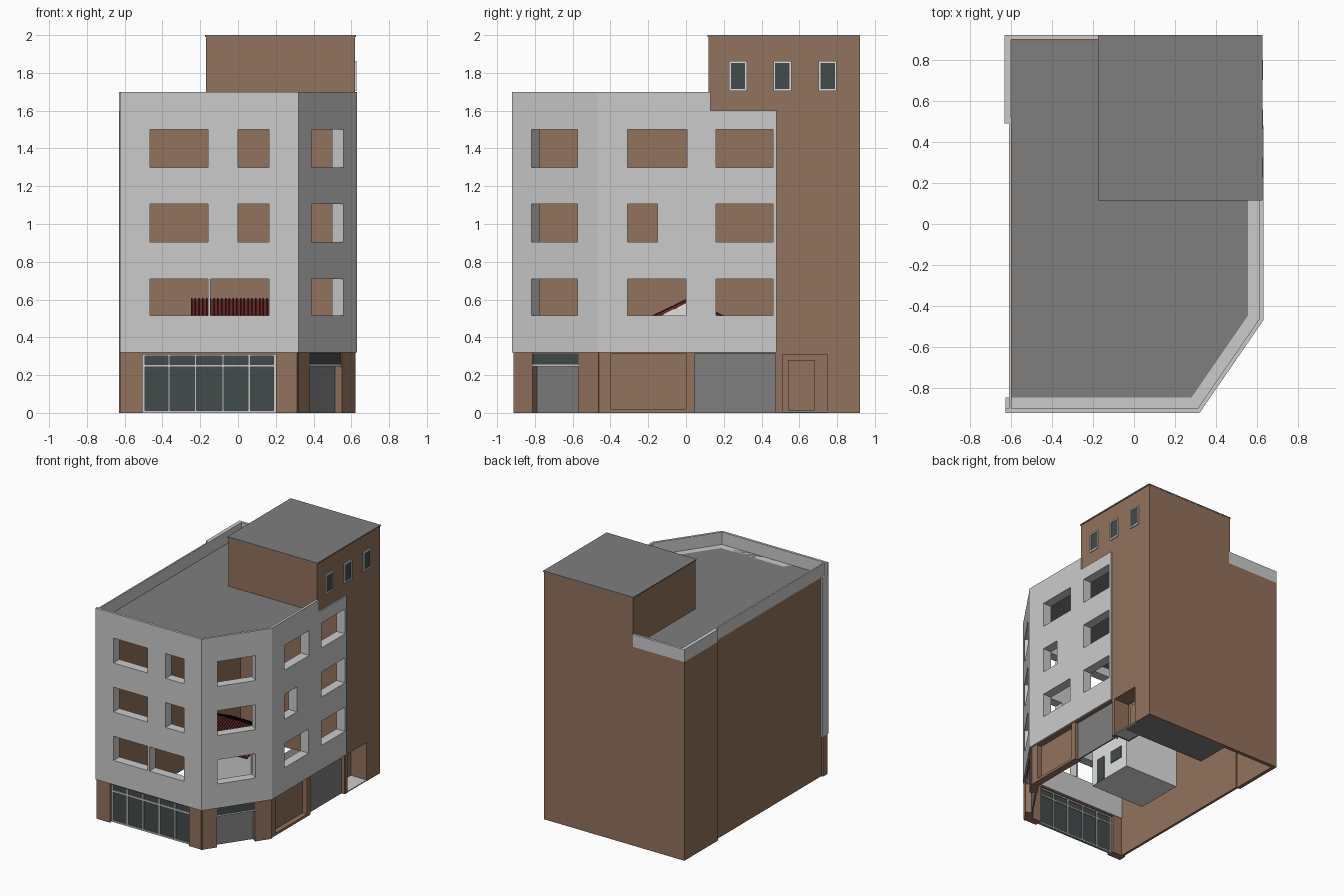
import bpy, bmesh, math
from mathutils import Vector

if "Cube" in bpy.data.objects:
    bpy.data.objects.remove(bpy.data.objects["Cube"])


def material(name, *rgb):
    m = bpy.data.materials.new(name)
    m.diffuse_color = (*rgb, 1)
    m.use_nodes = True
    m.node_tree.nodes["Principled BSDF"].inputs["Base Color"].default_value = m.diffuse_color
    return m


BROWN = material("brown render", 0.29, 0.168, 0.11)
LIGHT = material("light grey facade", 0.60, 0.60, 0.60)
GREY = material("mid grey", 0.21, 0.21, 0.21)
GLASS = material("dark glass", 0.055, 0.07, 0.07)
WHITE = material("white paint", 0.75, 0.75, 0.75)
RED = material("red tile", 0.16, 0.022, 0.022)
DARKRED = material("dark red tile", 0.04, 0.008, 0.008)


def finish(name, bm, mat):
    bmesh.ops.recalc_face_normals(bm, faces=bm.faces)
    me = bpy.data.meshes.new(name)
    bm.to_mesh(me)
    bm.free()
    me.materials.append(mat)
    ob = bpy.data.objects.new(name, me)
    bpy.context.collection.objects.link(ob)
    return ob


class Side:
    """Wall plane: u runs along it, d goes inward, z up."""
    def __init__(self, a, b):
        self.a, span = Vector(a), Vector(b) - Vector(a)
        self.len = span.length
        self.u = span.normalized()
        self.n = Vector((-self.u.y, self.u.x))

    def at(self, u, d, z):
        p = self.a + self.u * u + self.n * d
        return Vector((p.x, p.y, z))


def boxes(name, side, items, mat):
    """Each item: u0, u1, z0, z1, d0, d1."""
    bm = bmesh.new()
    for u0, u1, z0, z1, d0, d1 in items:
        q = [bm.verts.new(side.at(u, d0, z)) for u, z in ((u0, z0), (u1, z0), (u1, z1), (u0, z1))]
        f = bm.faces.new(q)
        r = bmesh.ops.extrude_face_region(bm, geom=[f])
        off = side.at(0, d1 - d0, 0) - side.at(0, 0, 0)
        bmesh.ops.translate(bm, vec=off, verts=[v for v in r["geom"] if isinstance(v, bmesh.types.BMVert)])
    return finish(name, bm, mat)


def wall(name, side, u0, u1, z0, z1, d0, d1, holes, mat):
    """Wall slab with rectangular openings (u0, u1, z0, z1)."""
    us = sorted({u0, u1, *[h[0] for h in holes], *[h[1] for h in holes]})
    zs = sorted({z0, z1, *[h[2] for h in holes], *[h[3] for h in holes]})
    bm = bmesh.new()
    grid = {(u, z): bm.verts.new(side.at(u, d0, z)) for u in us for z in zs}
    for a, b in zip(us, us[1:]):
        for c, d in zip(zs, zs[1:]):
            mu, mz = (a + b) / 2, (c + d) / 2
            if not any(h[0] < mu < h[1] and h[2] < mz < h[3] for h in holes):
                bm.faces.new([grid[k] for k in ((a, c), (b, c), (b, d), (a, d))])
    bmesh.ops.delete(bm, geom=[v for v in bm.verts if not v.link_faces], context="VERTS")
    r = bmesh.ops.extrude_face_region(bm, geom=bm.faces[:])
    off = side.at(0, d1 - d0, 0) - side.at(0, 0, 0)
    bmesh.ops.translate(bm, vec=off, verts=[v for v in r["geom"] if isinstance(v, bmesh.types.BMVert)])
    return finish(name, bm, mat)


def prism(name, pts, spans, mat, axis="z"):
    """Extrude a 2D outline along z, or a (y, z) profile along x."""
    bm = bmesh.new()
    for lo, hi in spans:
        put = (lambda p, t: (p[0], p[1], t)) if axis == "z" else (lambda p, t: (t, p[0], p[1]))
        f = bm.faces.new([bm.verts.new(put(p, lo)) for p in pts])
        r = bmesh.ops.extrude_face_region(bm, geom=[f])
        off = Vector(put((0, 0), hi - lo))
        bmesh.ops.translate(bm, vec=off, verts=[v for v in r["geom"] if isinstance(v, bmesh.types.BMVert)])
    return finish(name, bm, mat)


FRONT = Side((-0.625, -0.92), (0.32, -0.92))
CORNER = Side((0.32, -0.92), (0.63, -0.47))
RIGHT = Side((0.63, -0.47), (0.63, 0.48))
REAR_RIGHT = Side((0.62, 0.48), (0.62, 0.92))
BACK = Side((0.62, 0.92), (-0.63, 0.92))
LEFT_REAR = Side((-0.63, 0.92), (-0.63, 0.49))
LEFT = Side((-0.61, 0.49), (-0.61, -0.91))
ROWS = [(0.515, 0.71), (0.905, 1.105), (1.3, 1.5)]

# Upper facade with open windows
T = 0.075
fw = [[(0.16, 0.465), (0.48, 0.79)], [(0.16, 0.465), (0.625, 0.79)], [(0.16, 0.465), (0.625, 0.79)]]
rw = [[(0.16, 0.47), (0.63, 0.93)], [(0.16, 0.32), (0.63, 0.93)], [(0.16, 0.475), (0.63, 0.93)]]
cw = [[(0.123, 0.42)]] * 3
for name, side, cols in (("front_facade", FRONT, fw), ("corner_facade", CORNER, cw), ("right_facade", RIGHT, rw)):
    holes = [(a, b, *ROWS[i]) for i in range(3) for a, b in cols[i]]
    wall(name, side, 0, side.len, 0.32, 1.6, 0, T, holes, LIGHT)

# Ground floor brown piers
wall("front_ground_wall", FRONT, 0, FRONT.len, 0, 0.32, 0.01, 0.07, [(0.12, 0.825, 0, 0.31)], BROWN)
wall("corner_ground_wall", CORNER, 0, CORNER.len, 0, 0.32, 0.01, 0.07, [(0.123, 0.42, 0, 0.315)], BROWN)
wall("right_ground_wall", RIGHT, 0, RIGHT.len, 0, 0.32, 0.015, 0.07,
     [(0.07, 0.47, 0.02, 0.315), (0.515, 0.945, 0, 0.315)], BROWN)

# Shop window with mullions and transom
boxes("shop_glass", FRONT, [(0.12, 0.825, 0, 0.31, 0.04, 0.048)], GLASS)
bars = [(u - 0.006, u + 0.006, 0, 0.31, 0.032, 0.056) for u in (0.126, 0.26, 0.4, 0.545, 0.685, 0.819)]
bars += [(0.12, 0.825, z, z + 0.012, 0.032, 0.056) for z in (0.0, 0.244, 0.3)]
boxes("shop_frame", FRONT, bars, LIGHT)

# Corner entrance and side shutters
boxes("corner_shutter", CORNER, [(0.123, 0.42, 0, 0.245, 0.055, 0.065)], GREY)
boxes("corner_fanlight", CORNER, [(0.123, 0.42, 0.255, 0.315, 0.015, 0.023)], GLASS)
boxes("corner_fanlight_frame", CORNER, [(0.123, 0.42, 0.245, 0.256, 0.012, 0.06)], LIGHT)
boxes("side_panel", RIGHT, [(0.07, 0.47, 0.02, 0.315, 0.055, 0.065)], BROWN)
boxes("side_shutter", RIGHT, [(0.515, 0.945, 0, 0.315, 0.04, 0.05)], GREY)

# Brown shell walls with recessed side door
wall("rear_right_wall", REAR_RIGHT, 0, 0.44, 0, 1.6, 0, 0.03, [(0.03, 0.27, 0, 0.31)], BROWN)
boxes("door_recess", REAR_RIGHT, [(0.02, 0.03, 0, 0.32, 0.02, 0.15), (0.27, 0.28, 0, 0.32, 0.02, 0.15),
                                  (0.02, 0.28, 0.31, 0.32, 0.02, 0.15), (0.02, 0.28, 0, 0.32, 0.14, 0.15),
                                  (0.06, 0.2, 0.012, 0.28, 0.132, 0.14), (0.09, 0.2, 0.012, 0.28, 0.128, 0.133)], BROWN)
boxes("door_step", REAR_RIGHT, [(0.03, 0.27, 0.002, 0.01, 0, 0.14)], LIGHT)
boxes("back_wall", BACK, [(0, BACK.len, 0, 1.6, 0, 0.03)], BROWN)
boxes("left_rear_wall", LEFT_REAR, [(0, LEFT_REAR.len, 0, 1.6, 0, 0.03)], BROWN)
boxes("left_wall", LEFT, [(0, LEFT.len, 0, 1.6, 0, 0.02)], BROWN)
boxes("stair_floor", BACK, [(0.02, 0.76, 0.0, 0.006, 0.03, 0.3)], GREY)

# Roof deck and parapets
prism("roof_deck", [(-0.6, -0.91), (0.315, -0.91), (0.62, -0.465), (0.62, 0.91), (-0.6, 0.91)], [(1.57, 1.6)], GREY)
for name, side, a, b, t in (("front", FRONT, 0, FRONT.len, 0.02), ("corner", CORNER, 0, CORNER.len, 0.02),
                            ("right", RIGHT, 0, 0.6, 0.02), ("back", BACK, 0.78, BACK.len, 0.02),
                            ("left_rear", LEFT_REAR, 0, LEFT_REAR.len, 0.03), ("left", LEFT, -0.03, LEFT.len, 0.012)):
    boxes(name + "_parapet", side, [(a, b, 1.6, 1.7, 0, t)], LIGHT)

# Stair tower with cap and windows
prism("stair_tower", [(-0.17, 0.12), (0.62, 0.12), (0.62, 0.92), (-0.17, 0.92)], [(1.58, 1.99)], BROWN)
prism("tower_cap", [(-0.176, 0.115), (0.626, 0.115), (0.626, 0.922), (-0.176, 0.922)], [(1.99, 2.0)], GREY)
TOWER = Side((0.62, 0), (0.62, 1))
ys = (0.275, 0.51, 0.75)
boxes("tower_window_glass", TOWER, [(y - 0.04, y + 0.04, 1.715, 1.855, -0.003, 0.003) for y in ys], GLASS)
for i, y in enumerate(ys):
    wall(f"tower_window_frame_{i + 1}", TOWER, y - 0.048, y + 0.048, 1.705, 1.862, -0.008, 0.002,
         [(y - 0.038, y + 0.038, 1.715, 1.852)], WHITE)

# Small tiled house inside the shell
prism("inner_house", [(-0.19, 0.0), (0.21, 0.0), (0.21, 0.488), (0.01, 0.585), (-0.19, 0.488)],
      [(-0.24, 0.25)], WHITE, "x")


def roof(lift):
    return [(-0.25, 0.475 + lift), (0.01, 0.6 + lift), (0.27, 0.475 + lift),
            (0.27, 0.46), (0.01, 0.585), (-0.25, 0.46)]


prism("inner_house_roof", roof(0), [(-0.25, 0.255)], RED, "x")
prism("inner_house_tile_ribs", roof(0.007), [(-0.25 + 0.02 * i, -0.242 + 0.02 * i) for i in range(25)], DARKRED, "x")
HOUSE = Side((0.25, -0.19), (0.25, 0.21))
boxes("inner_house_openings", HOUSE, [(0.06, 0.14, 0, 0.2, -0.005, 0), (0.22, 0.34, 0.1, 0.2, -0.005, 0),
                                      (0.22, 0.34, 0.3, 0.4, -0.005, 0)], GLASS)
